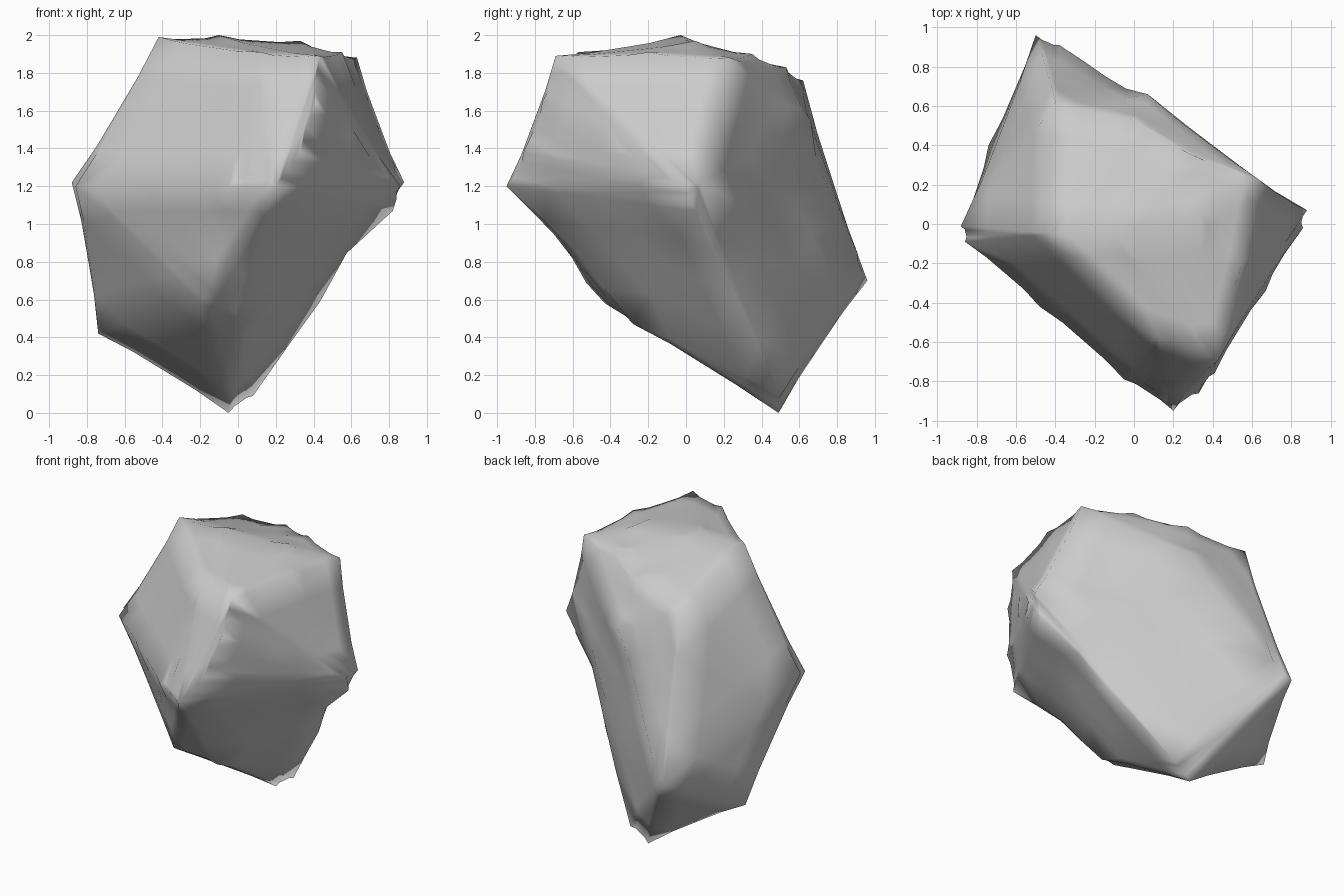
import bpy
import bmesh
from mathutils import Vector

cube = bpy.data.objects.get("Cube")
if cube:
    bpy.data.objects.remove(cube, do_unlink=True)

# Main corners of the boulder, grouped by region
top = [(-.42, -.05, 1.99), (-.1, -.03, 2), (.33, .05, 1.97), (.43, -.69, 1.89),
       (.63, .23, 1.88), (.55, -.2, 1.91), (.3, .35, 1.9), (0, .53, 1.83),
       (-.4, .62, 1.76), (.12, -.57, 1.91)]
middle = [(.2, -.95, 1.2), (.33, -.86, 1.38), (.41, -.76, 1.65), (.08, -.83, 1.3),
          (-.05, -.79, 1.2), (.88, .07, 1.22), (.86, -.02, 1.2), (.82, .05, 1.07),
          (-.88, -.01, 1.22), (-.86, -.09, 1.2), (-.48, -.42, 1.2),
          (.67, -.34, 1.4), (.07, .66, 1.55)]
bottom = [(-.05, .49, 0), (.08, .5, .09), (-.5, .96, .7), (-.38, .91, .84),
          (-.74, .4, .42), (-.77, .28, .78), (.36, .32, .52), (.03, -.28, .47),
          (-.14, -.54, .68), (-.2, -.44, .57)]

# Weathered hollows: centre, radius, depth
hollows = [((.6, .12, .8), .32, .05), ((.62, .33, 1.35), .28, .04),
           ((.12, .67, 1.15), .38, .04), ((.05, -.72, .9), .28, .03)]

bm = bmesh.new()
corners = [bm.verts.new(p) for p in top + middle + bottom]
bmesh.ops.convex_hull(bm, input=corners)
loose = [v for v in bm.verts if not v.link_faces]
bmesh.ops.delete(bm, geom=loose, context='VERTS')
corner_count = len(bm.verts)

# Split the facets and sink them a little between the corners
core = Vector((0, 0, 1.05))
bmesh.ops.subdivide_edges(bm, edges=bm.edges[:], cuts=3, use_grid_fill=True)
bmesh.ops.triangulate(bm, faces=bm.faces[:])
for v in bm.verts[corner_count:]:
    v.co += (core - v.co).normalized() * .015

# Press the hollows toward the core
for centre, radius, depth in hollows:
    for v in bm.verts[corner_count:]:
        fall = 1 - (v.co - Vector(centre)).length / radius
        if fall > 0:
            v.co += (core - v.co).normalized() * depth * min(1, fall * 2)
bmesh.ops.recalc_face_normals(bm, faces=bm.faces[:])

mesh = bpy.data.meshes.new("boulder")
bm.to_mesh(mesh)
bm.free()
boulder = bpy.data.objects.new("boulder", mesh)
bpy.context.collection.objects.link(boulder)

# Plain grey stone
stone = bpy.data.materials.new("grey stone")
stone.use_nodes = True
grey = (.6, .6, .6, 1)
stone.diffuse_color = grey
stone.node_tree.nodes["Principled BSDF"].inputs["Base Color"].default_value = grey
mesh.materials.append(stone)
for face in mesh.polygons:
    face.use_smooth = True
